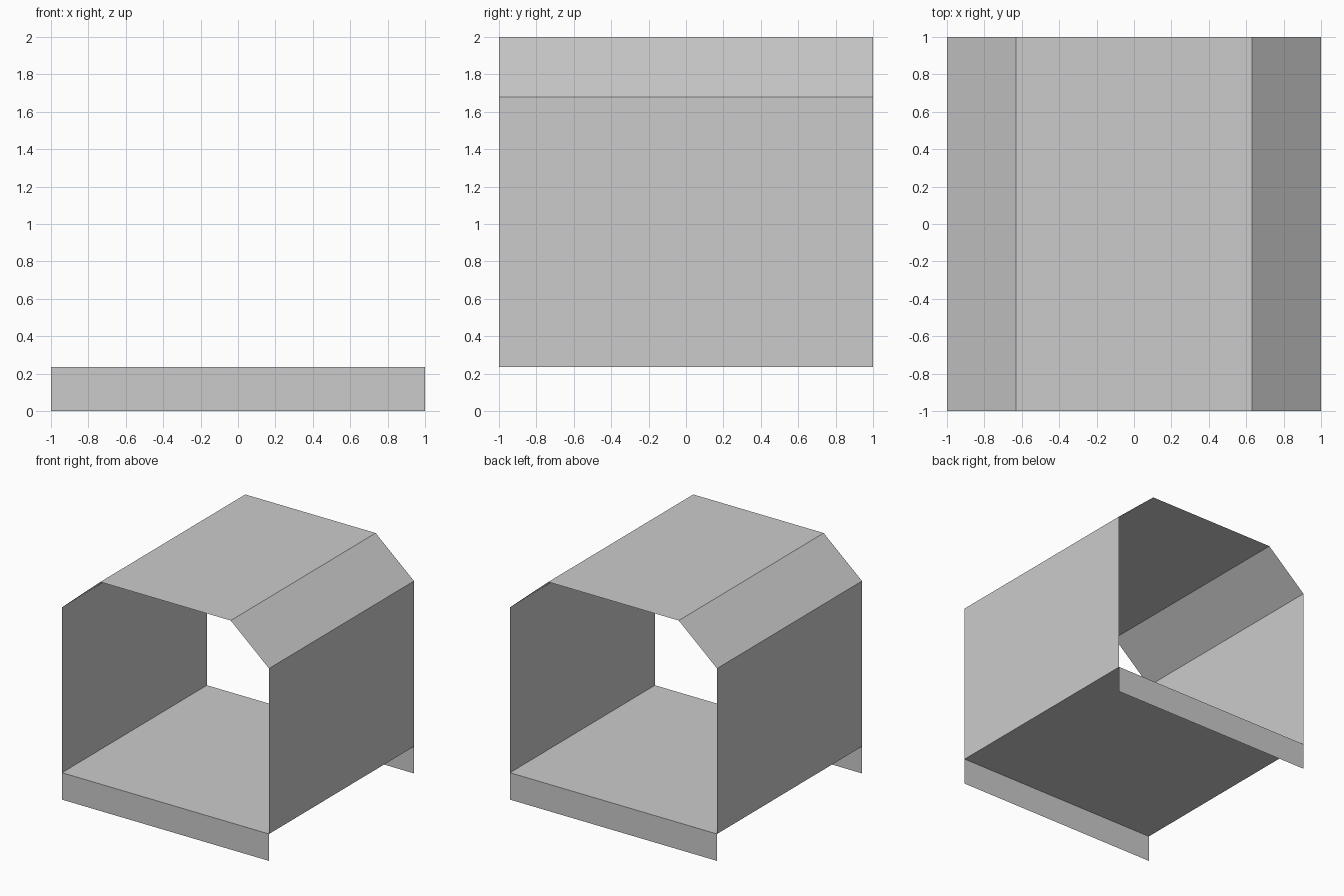
import bpy

cube = bpy.data.objects.get("Cube")
if cube:
    bpy.data.objects.remove(cube, do_unlink=True)

# Main dimensions
HALF = 1.0          # half width and half depth
FLOOR = 0.235       # floor height
EAVE = 1.68         # top of the upright walls
TOP = 2.0           # roof height
ROOF = 0.63         # half width of the flat roof

grey = bpy.data.materials.new("light_grey")
grey.use_nodes = True
colour = (0.6, 0.6, 0.6, 1)
grey.diffuse_color = colour
grey.node_tree.nodes["Principled BSDF"].inputs["Base Color"].default_value = colour


def add_sheet(name, verts, faces):
    mesh = bpy.data.meshes.new(name)
    mesh.from_pydata(verts, [], faces)
    mesh.materials.append(grey)
    mesh.update()
    obj = bpy.data.objects.new(name, mesh)
    bpy.context.collection.objects.link(obj)
    return obj


def extrude_profile(name, profile):
    """Sweep an open x-z profile from front to back as a thin sheet."""
    n = len(profile)
    verts = [(x, y, z) for y in (-HALF, HALF) for x, z in profile]
    faces = [(i, i + n, i + n + 1, i + 1) for i in range(n - 1)]
    return add_sheet(name, verts, faces)


# Walls, sloped shoulders and flat roof
half_profile = [(-HALF, FLOOR), (-HALF, EAVE), (-ROOF, TOP)]
mirrored = [(-x, z) for x, z in reversed(half_profile)]
shell = extrude_profile("wall_and_roof_shell", half_profile + mirrored)
shell.data.flip_normals()
if shell.data.polygons[2].normal.z < 0:
    shell.data.flip_normals()

# Floor panel
floor = extrude_profile("floor", [(-HALF, FLOOR), (HALF, FLOOR)])
if floor.data.polygons[0].normal.z < 0:
    floor.data.flip_normals()

# Skirts below the floor at both open ends
for name, side in (("front_skirt", -1), ("back_skirt", 1)):
    y = side * HALF
    corners = [(side * HALF, y, 0), (-side * HALF, y, 0),
               (-side * HALF, y, FLOOR), (side * HALF, y, FLOOR)]
    add_sheet(name, corners, [(0, 1, 2, 3)])
